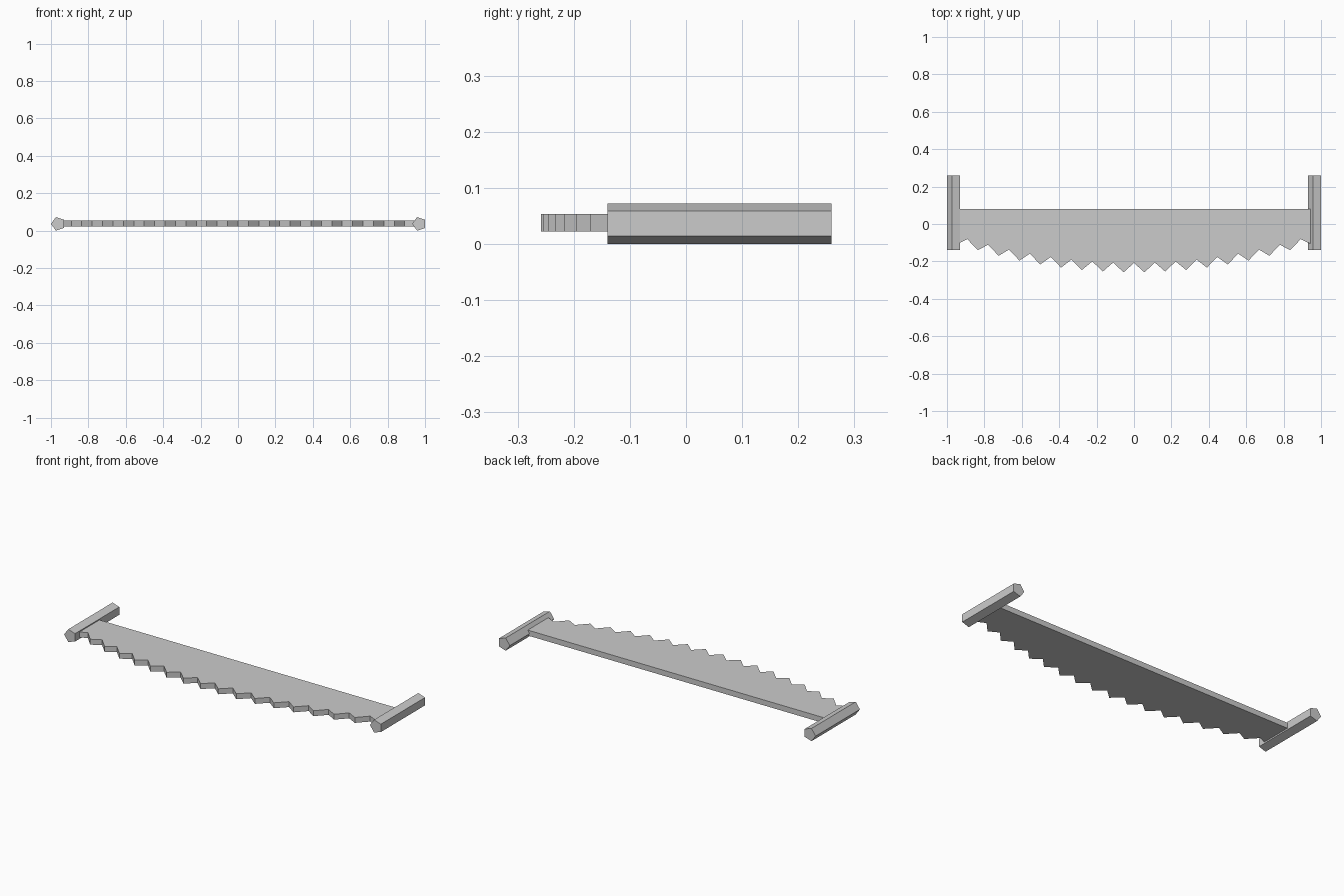
import bpy, bmesh, math

if "Cube" in bpy.data.objects:
    bpy.data.objects.remove(bpy.data.objects["Cube"])


def prism(name, pts, depth):
    """Extrude a closed outline of 3D points along the vector depth."""
    bm = bmesh.new()
    face = bm.faces.new([bm.verts.new(p) for p in pts])
    out = bmesh.ops.extrude_face_region(bm, geom=[face])
    moved = [g for g in out["geom"] if isinstance(g, bmesh.types.BMVert)]
    bmesh.ops.translate(bm, verts=moved, vec=depth)
    bmesh.ops.recalc_face_normals(bm, faces=bm.faces)
    mesh = bpy.data.meshes.new(name)
    bm.to_mesh(mesh)
    bm.free()
    obj = bpy.data.objects.new(name, mesh)
    bpy.context.collection.objects.link(obj)
    return obj


# Blade: straight back edge, bowed row of teeth
STEP = 0.0557
outline = [(0.945, 0.08, 0.022), (-0.945, 0.08, 0.022)]
for i in range(-17, 18):
    x = i * STEP
    y = -0.259 + 0.17 * x * x if i % 2 else -0.208 + 0.16 * x * x
    outline.append((max(-0.945, min(0.945, x)), y, 0.022))
prism("saw_blade", outline, (0, 0, 0.031))

# Handles: five-sided bars, both with the ridge pointing to -x
R = 0.0381
for name, cx in (("left_handle", -1 + R), ("right_handle", 1 - R * math.cos(math.pi / 5))):
    angles = [math.pi + 2 * math.pi * k / 5 for k in range(5)]
    prism(name, [(cx + R * math.cos(a), -0.14, R * 0.951 + R * math.sin(a)) for a in angles],
          (0, 0.399, 0))
